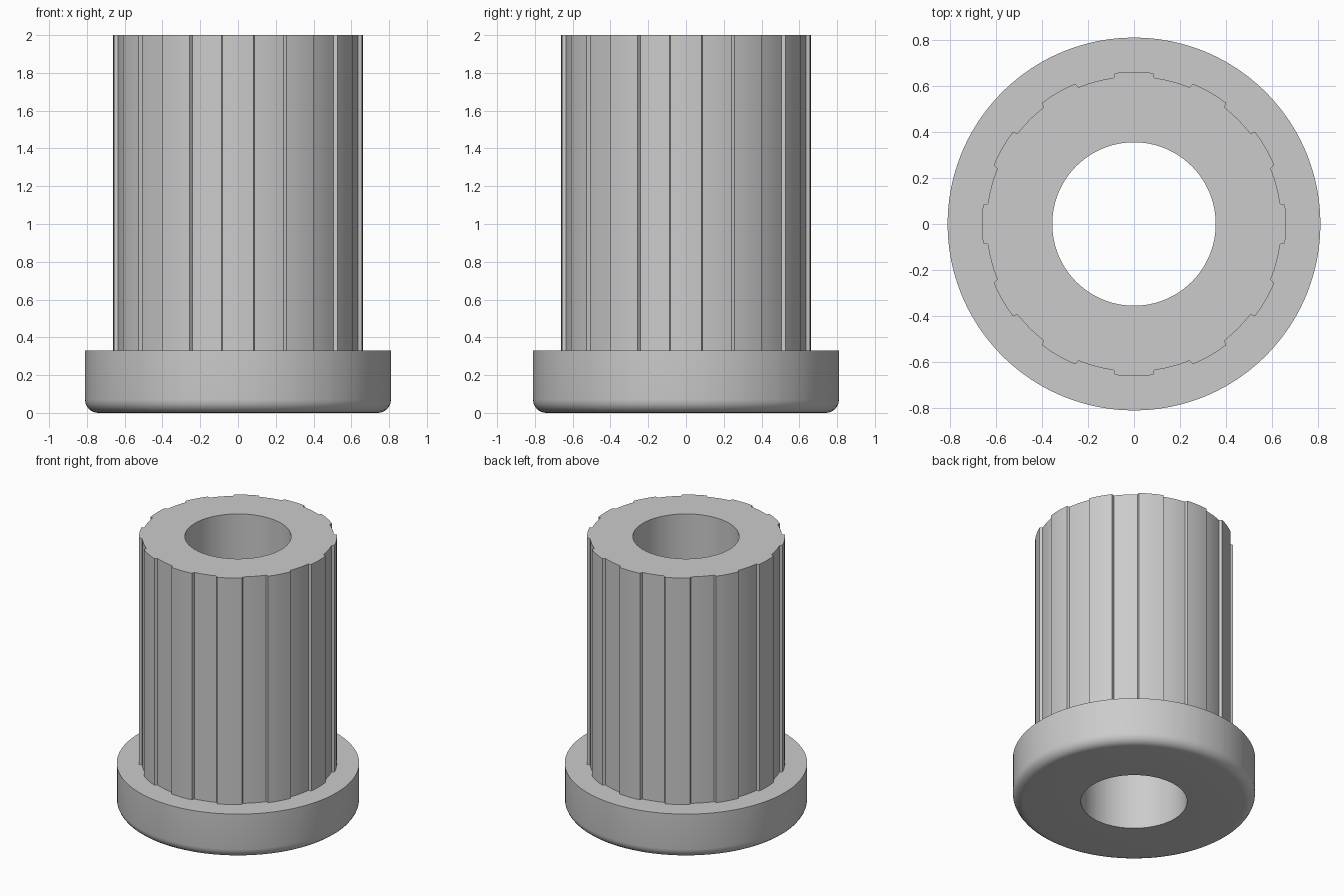
import bpy, bmesh, math

if "Cube" in bpy.data.objects:
    bpy.data.objects.remove(bpy.data.objects["Cube"])

BORE, FLANGE, RIDGE, GROOVE = 0.355, 0.81, 0.661, 0.641
FLANGE_H, HEIGHT, FILLET, RIBS = 0.33, 2.0, 0.07, 12

# Columns around the axis: (angle, sleeve radius), one rib and one groove per 30 degrees
columns = []
for i in range(RIBS):
    for a in (-7.2, -3.6, 0, 3.6, 7.2):
        columns.append((math.radians(30 * i + a), RIDGE))
    for a in (7.9, 11.45, 15, 18.55, 22.1):
        columns.append((math.radians(30 * i + a), GROOVE))

# Closed section from bore bottom outward and up; None follows the ribbed sleeve
section = [(BORE, 0)]
for k in range(7):
    t = math.radians(15 * k)
    section.append((FLANGE - FILLET + FILLET * math.sin(t), FILLET - FILLET * math.cos(t)))
section += [(FLANGE, FLANGE_H), (None, FLANGE_H), (None, HEIGHT), (BORE, HEIGHT)]

# Flanged bushing, swept around the axis
bm = bmesh.new()
rings = []
for r, z in section:
    rings.append([bm.verts.new(((r or s) * math.cos(a), (r or s) * math.sin(a), z))
                  for a, s in columns])
n = len(columns)
for k, low in enumerate(rings):
    high = rings[(k + 1) % len(rings)]
    for j in range(n):
        m = (j + 1) % n
        bm.faces.new((low[j], low[m], high[m], high[j]))
bmesh.ops.recalc_face_normals(bm, faces=bm.faces)

mesh = bpy.data.meshes.new("ribbed_bushing")
bm.to_mesh(mesh)
bm.free()
bushing = bpy.data.objects.new("ribbed_bushing", mesh)
bpy.context.collection.objects.link(bushing)

# Plain grey finish
grey = bpy.data.materials.new("grey")
grey.diffuse_color = (0.6, 0.6, 0.6, 1)
grey.use_nodes = True
grey.node_tree.nodes["Principled BSDF"].inputs["Base Color"].default_value = grey.diffuse_color
mesh.materials.append(grey)

# Smooth curved walls, crisp rib and rim edges
bpy.context.view_layer.objects.active = bushing
bushing.select_set(True)
bpy.ops.object.shade_smooth_by_angle(angle=math.radians(30))
